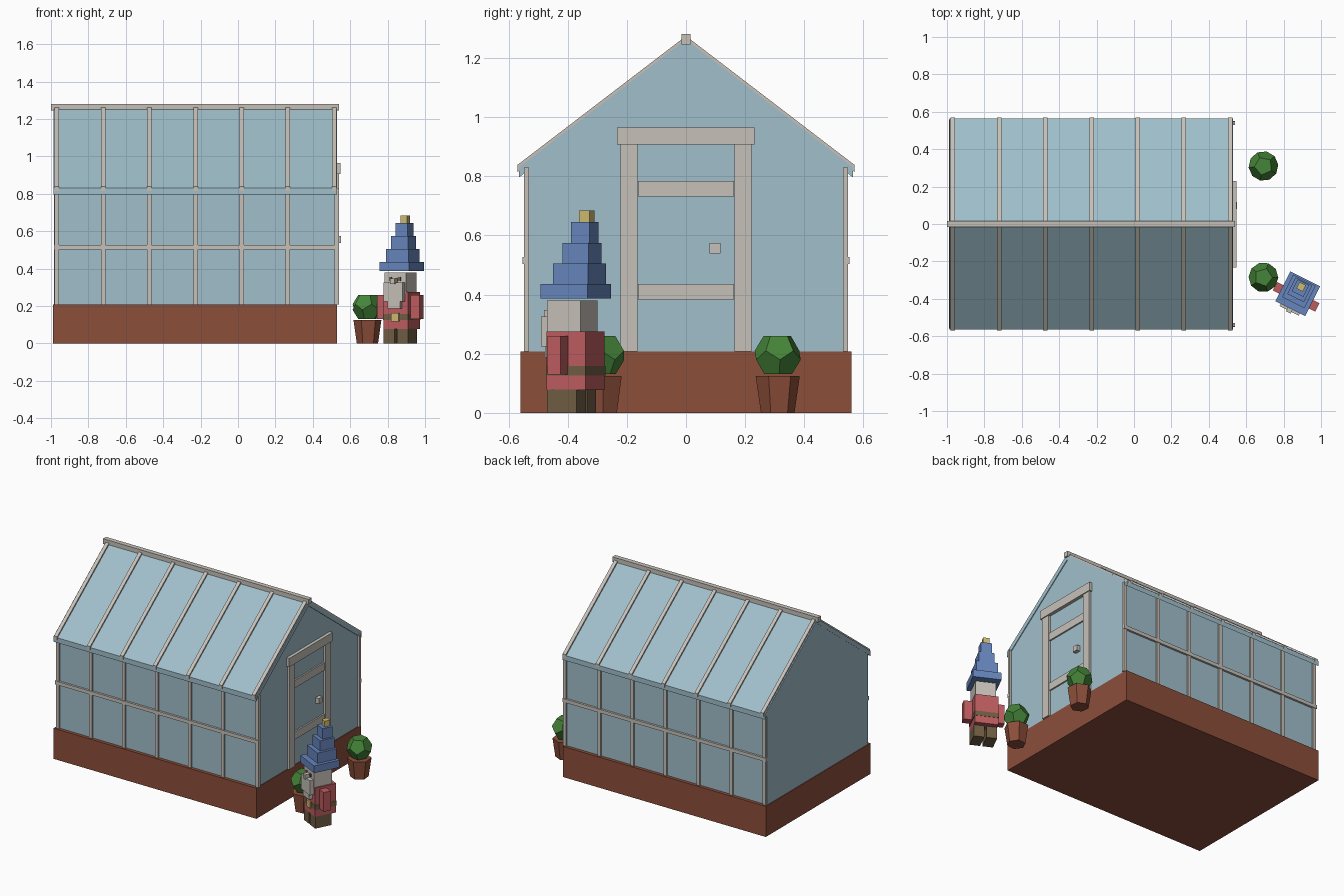
import bpy, bmesh, math
from mathutils import Matrix, Vector

if "Cube" in bpy.data.objects:
    bpy.data.objects.remove(bpy.data.objects["Cube"], do_unlink=True)


def material(name, *rgb):
    """Flat material from 0-255 display values."""
    col = [((c / 255 + 0.055) / 1.055) ** 2.4 for c in rgb] + [1]
    m = bpy.data.materials.new(name)
    m.use_nodes = True
    m.diffuse_color = col
    node = next(n for n in m.node_tree.nodes if n.type == 'BSDF_PRINCIPLED')
    node.inputs["Base Color"].default_value = col
    return m


GLASS = material("pale_glass", 160, 191, 203)
FRAME = material("off_white", 198, 193, 185)
BRICK = material("brick_red", 140, 78, 58)
GREEN = material("leaf_green", 69, 132, 57)
BLUE = material("hat_blue", 102, 133, 188)
GOLD = material("gold", 207, 187, 112)
RED = material("coat_red", 190, 92, 96)
BROWN = material("dark_brown", 112, 94, 68)


def finish(name, bm, mat, matrix=Matrix()):
    bmesh.ops.recalc_face_normals(bm, faces=bm.faces)
    mesh = bpy.data.meshes.new(name)
    bm.to_mesh(mesh)
    bm.free()
    mesh.materials.append(mat)
    ob = bpy.data.objects.new(name, mesh)
    ob.matrix_world = matrix
    bpy.context.collection.objects.link(ob)
    return ob


def box(name, mat, x, y, z, matrix=Matrix()):
    """Box from (low, high) ranges."""
    bm = bmesh.new()
    bmesh.ops.create_cube(bm, size=1)
    for v in bm.verts:
        v.co = [r[0] if c < 0 else r[1] for c, r in zip(v.co, (x, y, z))]
    return finish(name, bm, mat, matrix)


def prism(name, mat, profile, x0, x1):
    """Extrude a y-z profile along x."""
    bm = bmesh.new()
    face = bm.faces.new([bm.verts.new((x0, y, z)) for y, z in profile])
    out = bmesh.ops.extrude_face_region(bm, geom=[face])
    moved = [g for g in out["geom"] if isinstance(g, bmesh.types.BMVert)]
    bmesh.ops.translate(bm, verts=moved, vec=(x1 - x0, 0, 0))
    return finish(name, bm, mat)


# Brick plinth and glazed hall
WALL, EAVE, RISE, BASE = 0.538, 0.565, 0.765, 0.207


def roof_z(y, apex):
    return apex - RISE * abs(y)


box("brick_base", BRICK, (-0.99, 0.53), (-0.56, 0.56), (0, BASE))
side = roof_z(WALL, 1.23)
prism("glass_hall", GLASS,
      [(-WALL, BASE), (WALL, BASE), (WALL, side), (0, 1.23), (-WALL, side)], -0.985, 0.525)


# Roof panes, glazing bars, wall posts and rails on both long sides
def slope(name, mat, s, y0, y1, low, high, x0, x1):
    prism(name, mat, [(s * y0, roof_z(y0, low)), (s * y1, roof_z(y1, low)),
                      (s * y1, roof_z(y1, high)), (s * y0, roof_z(y0, high))], x0, x1)


for s, label in ((-1, "front"), (1, "back")):
    slope(label + "_roof_pane", GLASS, s, 0, EAVE, 1.228, 1.262, -0.987, 0.53)
    ys = sorted((s * 0.53, s * 0.548))
    for i in range(7):
        x = -0.968 + 0.247 * i
        slope(f"{label}_roof_bar_{i}", FRAME, s, 0, EAVE + 0.004, 1.25, 1.274, x - 0.012, x + 0.012)
        px = 0.527 if i == 6 else x
        box(f"{label}_wall_post_{i}", FRAME, (px - 0.012, px + 0.012), ys, (BASE, 0.83))
    box(label + "_wall_rail", FRAME, (-0.985, 0.54), sorted((s * 0.53, s * 0.552)), (0.503, 0.527))
box("ridge_beam", FRAME, (-1.0, 0.54), (-0.016, 0.016), (1.246, 1.28))

# Door in the gable end
for s in (-1, 1):
    box("door_jamb", FRAME, (0.51, 0.541), sorted((s * 0.164, s * 0.222)), (BASE, 0.91))
box("door_lintel", FRAME, (0.51, 0.547), (-0.233, 0.231), (0.907, 0.965))
for z in (0.383, 0.732):
    box("door_crossbar", FRAME, (0.51, 0.535), (-0.163, 0.162), (z, z + 0.052))
box("door_knob", FRAME, (0.52, 0.551), (0.079, 0.117), (0.538, 0.575))


# Potted shrubs: tapered hexagonal pot with a faceted ball
def shrub(x, y, turn):
    place = Matrix.Translation((x, y, 0)) @ Matrix.Rotation(turn, 4, 'Z')
    bm = bmesh.new()
    bmesh.ops.create_cone(bm, cap_ends=True, segments=6, radius1=0.057, radius2=0.075,
                          depth=0.125, matrix=Matrix.Translation((0, 0, 0.0625)))
    finish("plant_pot", bm, BRICK, place)
    ico = bmesh.new()
    bmesh.ops.create_icosphere(ico, subdivisions=1, radius=1)
    centres = [f.calc_center_median().normalized() for f in ico.faces]
    ico.free()
    bm = bmesh.new()
    for c in centres:
        bm.verts.new(Vector((0, 0, 0.195)) + c * 0.081)
    bmesh.ops.convex_hull(bm, input=bm.verts)
    bmesh.ops.dissolve_limit(bm, angle_limit=0.05, verts=bm.verts, edges=bm.edges)
    finish("shrub_ball", bm, GREEN, place)


shrub(0.692, -0.285, 0.6)
shrub(0.692, 0.31, 0.1)

# Garden figure, turned towards the front left
FIG = Matrix.Translation((0.875, -0.373, 0)) @ Matrix.Rotation(math.radians(-26.6), 4, 'Z')


def block(name, mat, x, y, z, w, d, h):
    """Block on the figure: centre x, y, bottom z, then size."""
    box(name, mat, (x - w / 2, x + w / 2), (y - d / 2, y + d / 2), (z, z + h), FIG)


for s in (-1, 1):
    block("leg", BROWN, s * 0.04, -0.016, 0, 0.066, 0.112, 0.08)
    block("arm", RED, s * 0.1, -0.018, 0.13, 0.054, 0.05, 0.13)
    block("eye", BROWN, s * 0.026, -0.08, 0.335, 0.016, 0.008, 0.02)
block("coat", RED, 0, 0, 0.078, 0.146, 0.146, 0.197)
block("belt", BROWN, 0, 0, 0.126, 0.15, 0.15, 0.032)
block("belt_buckle", GOLD, 0, -0.077, 0.118, 0.045, 0.012, 0.045)
block("head", FRAME, 0, -0.013, 0.27, 0.128, 0.128, 0.11)
block("beard", FRAME, 0, -0.086, 0.225, 0.115, 0.032, 0.1)
block("beard_tip", FRAME, 0, -0.084, 0.187, 0.075, 0.026, 0.04)
block("nose", FRAME, 0, -0.092, 0.318, 0.028, 0.04, 0.03)

# Stepped hat leaning backwards
block("hat_brim", BLUE, 0, 0, 0.386, 0.178, 0.178, 0.049)
for i, (size, lean) in enumerate(((0.134, 0.014), (0.099, 0.024), (0.07, 0.034))):
    block(f"hat_tier_{i}", BLUE, 0, lean, 0.435 + 0.07 * i, size, size, 0.07)
block("hat_tip", GOLD, 0, 0.042, 0.64, 0.038, 0.038, 0.044)
